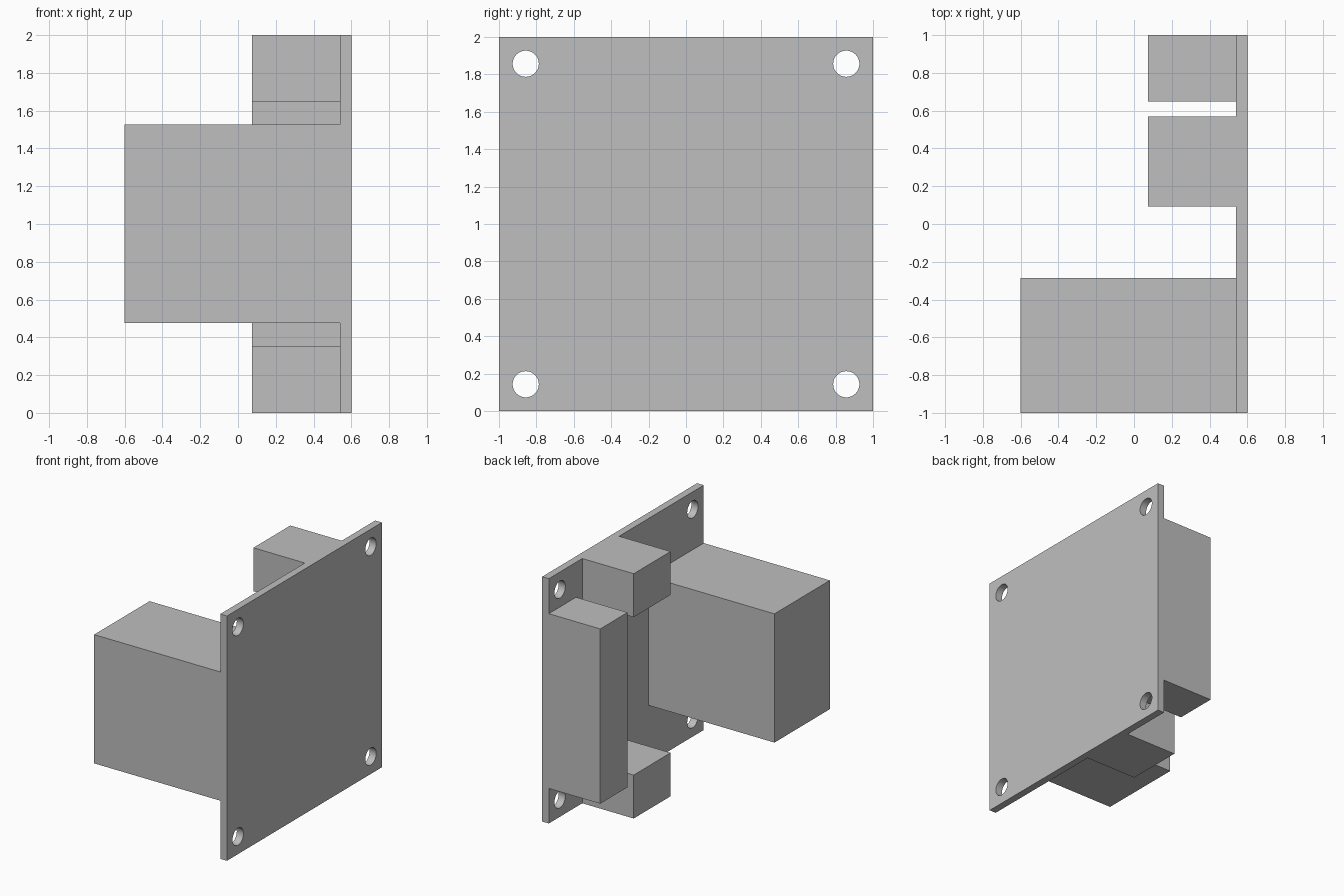
import bpy
import math

default = bpy.data.objects.get("Cube")
if default:
    bpy.data.objects.remove(default, do_unlink=True)

grey = bpy.data.materials.new("plain grey")
grey.use_nodes = True
colour = (0.52, 0.52, 0.52, 1)
grey.diffuse_color = colour
for node in grey.node_tree.nodes:
    if node.type == 'BSDF_PRINCIPLED':
        node.inputs["Base Color"].default_value = colour


def box(name, low, high):
    """Box between two opposite corners."""
    centre = [(a + b) / 2 for a, b in zip(low, high)]
    bpy.ops.mesh.primitive_cube_add(size=1, location=centre)
    ob = bpy.context.object
    ob.name = name
    ob.scale = [b - a for a, b in zip(low, high)]
    bpy.ops.object.transform_apply(location=False, rotation=False, scale=True)
    ob.data.materials.append(grey)
    return ob


PLATE_BACK = 0.54   # face of the board that carries the parts
PART_END = 0.075    # how far the connectors reach

# Square board with a mounting hole in each corner
board = box("circuit_board", (PLATE_BACK, -1, 0), (0.6, 1, 2))
for y in (-0.857, 0.857):
    for z in (-0.857, 0.857):
        bpy.ops.mesh.primitive_cylinder_add(
            vertices=48, radius=0.07, depth=0.3,
            location=(0.57, y, 1 + z), rotation=(0, math.pi / 2, 0))
        cutter = bpy.context.object
        cutter.hide_render = True
        cut = board.modifiers.new("mounting_hole", 'BOOLEAN')
        cut.operation = 'DIFFERENCE'
        cut.solver = 'EXACT'
        cut.object = cutter
        bpy.context.view_layer.objects.active = board
        bpy.ops.object.modifier_apply(modifier=cut.name)
        bpy.data.objects.remove(cutter, do_unlink=True)

bpy.ops.object.select_all(action='DESELECT')
board.select_set(True)
bpy.context.view_layer.objects.active = board
bpy.ops.object.shade_smooth_by_angle(angle=math.radians(30))

# Large housing at the front edge
box("main_housing", (-0.6, -1, 0.475), (PLATE_BACK, -0.285, 1.527))

# Long connector along the rear edge
box("rear_connector", (PART_END, 0.648, 0.286), (PLATE_BACK, 1, 1.714))

# Short connectors at the upper and lower edges
for name, bottom in (("upper_connector", 1.645), ("lower_connector", 0)):
    box(name, (PART_END, 0.092, bottom), (PLATE_BACK, 0.568, bottom + 0.355))
